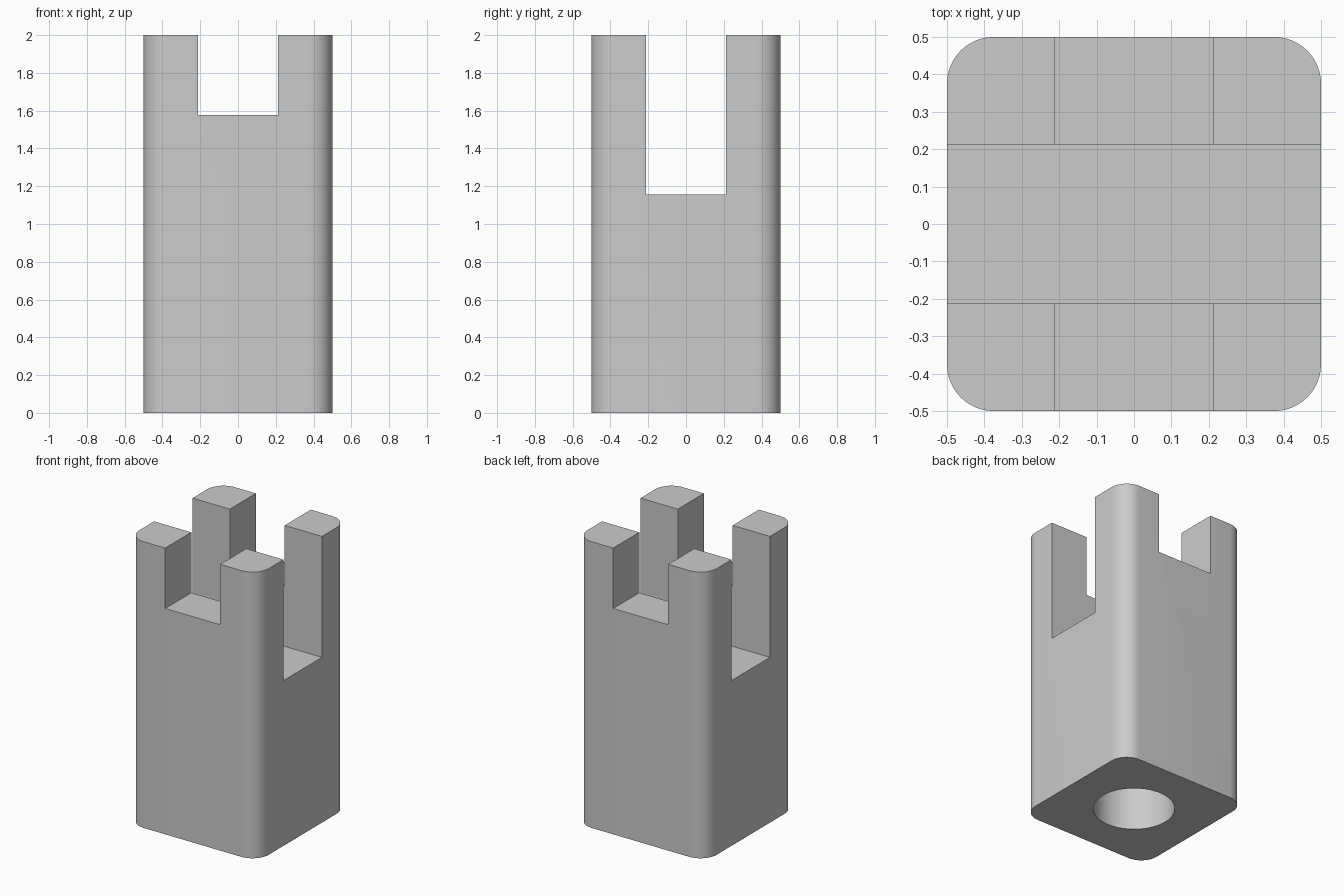
import bpy
import bmesh
from math import radians
from mathutils import Matrix, Vector

if "Cube" in bpy.data.objects:
    bpy.data.objects.remove(bpy.data.objects["Cube"], do_unlink=True)

HEIGHT, SLOT = 2.0, 0.425
CORNER, HOLE_R, HOLE_DEPTH = 0.125, 0.258, 0.85

grey = bpy.data.materials.new("light grey")
grey.use_nodes = True
COLOUR = (0.6, 0.6, 0.6, 1)
grey.diffuse_color = COLOUR
grey.node_tree.nodes["Principled BSDF"].inputs["Base Color"].default_value = COLOUR


def finish(name, bm):
    mesh = bpy.data.meshes.new(name)
    bm.to_mesh(mesh)
    bm.free()
    mesh.materials.append(grey)
    obj = bpy.data.objects.new(name, mesh)
    bpy.context.collection.objects.link(obj)
    return obj


def box(name, size, z_low, corner=0):
    """Box centred on the z axis, with optional rounded upright edges."""
    bm = bmesh.new()
    centre = Matrix.Translation((0, 0, z_low + size[2] / 2))
    bmesh.ops.create_cube(bm, size=1, matrix=centre @ Matrix.Diagonal(Vector((*size, 1))))
    if corner:
        upright = [e for e in bm.edges
                   if abs(e.verts[0].co.z - e.verts[1].co.z) > size[2] / 2]
        bmesh.ops.bevel(bm, geom=upright, offset=corner, segments=12,
                        profile=0.5, affect='EDGES')
    return finish(name, bm)


def cylinder(name, radius, z_low, z_high):
    bm = bmesh.new()
    bmesh.ops.create_cone(bm, cap_ends=True, segments=64, radius1=radius,
                          radius2=radius, depth=z_high - z_low,
                          matrix=Matrix.Translation((0, 0, (z_low + z_high) / 2)))
    return finish(name, bm)


# Square post with rounded corners
post = box("slotted_post", (1, 1, HEIGHT), 0, CORNER)

# Deep slot from side to side, shallow slot from front to back, blind hole below
cutters = [
    box("deep_slot_cutter", (2, SLOT, 2), HEIGHT - 2 * SLOT + 0.005),
    box("shallow_slot_cutter", (SLOT, 2, 2), HEIGHT - SLOT + 0.003),
    cylinder("bottom_hole_cutter", HOLE_R, -0.2, HOLE_DEPTH),
]

bpy.ops.object.select_all(action='DESELECT')
bpy.context.view_layer.objects.active = post
post.select_set(True)
for cutter in cutters:
    cutter.hide_render = True
    mod = post.modifiers.new(cutter.name, 'BOOLEAN')
    mod.operation = 'DIFFERENCE'
    mod.solver = 'EXACT'
    mod.object = cutter
    bpy.ops.object.modifier_apply(modifier=mod.name)
    bpy.data.objects.remove(cutter, do_unlink=True)

# Smooth corners and hole, crisp edges elsewhere
bpy.ops.object.shade_smooth_by_angle(angle=radians(30))
